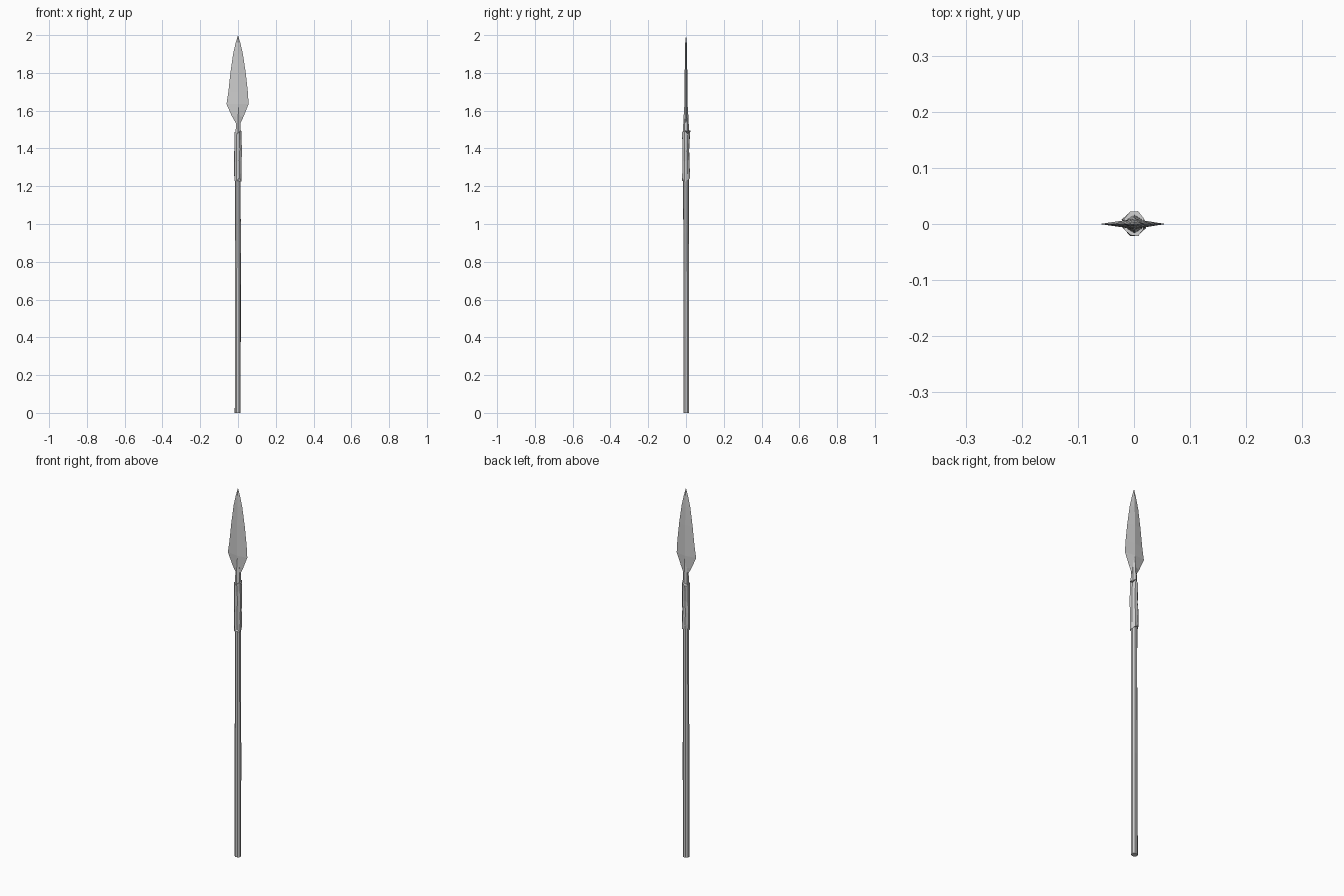
import bpy, bmesh, math, random

random.seed(4)


def finish(name, bm):
    bmesh.ops.recalc_face_normals(bm, faces=bm.faces)
    mesh = bpy.data.meshes.new(name)
    bm.to_mesh(mesh)
    bm.free()
    obj = bpy.data.objects.new(name, mesh)
    bpy.context.collection.objects.link(obj)
    return obj


def loft(name, rings, sides, jitter=0.0, z_jitter=0.0):
    """Skin rings of (z, x radius, y radius, x centre, y centre), capped at both ends."""
    bm = bmesh.new()
    loops = []
    for z, rx, ry, cx, cy in rings:
        loop = []
        for i in range(sides):
            a = 2 * math.pi * (i + 0.5) / sides
            k = 1 + random.uniform(-jitter, jitter)
            dz = random.uniform(-z_jitter, z_jitter)
            loop.append(bm.verts.new((cx + rx * k * math.cos(a), cy + ry * k * math.sin(a), z + dz)))
        loops.append(loop)
    for a, b in zip(loops, loops[1:]):
        for i in range(sides):
            j = (i + 1) % sides
            bm.faces.new((a[i], a[j], b[j], b[i]))
    bm.faces.new(loops[0])
    bm.faces.new(loops[-1])
    return finish(name, bm)


# Hand-carved wooden shaft, slightly crooked
loft("shaft", [
    (0.00, 0.017, 0.016, -0.001, 0.001),
    (0.55, 0.0165, 0.0155, -0.001, 0.001),
    (0.95, 0.0155, 0.0155, 0.000, 0.000),
    (1.25, 0.0155, 0.016, 0.000, 0.000),
    (1.48, 0.015, 0.016, 0.000, 0.000),
], 8, 0.04)

# Rough binding, flared at both ends
loft("binding", [
    (1.235, 0.0195, 0.022, 0.000, -0.001),
    (1.27, 0.022, 0.021, 0.000, 0.000),
    (1.33, 0.0205, 0.020, -0.001, 0.000),
    (1.39, 0.021, 0.0185, 0.001, 0.000),
    (1.44, 0.020, 0.020, 0.000, 0.000),
    (1.485, 0.018, 0.023, 0.000, 0.000),
], 8, 0.08, 0.01)

# Tapered socket running up into a ridge on the blade
loft("socket", [
    (1.46, 0.016, 0.017, 0.001, 0.000),
    (1.52, 0.0145, 0.015, 0.001, 0.000),
    (1.57, 0.0125, 0.0125, 0.001, 0.000),
    (1.61, 0.009, 0.010, 0.002, 0.000),
    (1.645, 0.003, 0.007, 0.003, 0.000),
], 6)

# Leaf blade with a diamond cross-section: z, left edge, right edge, half thickness
blade = bmesh.new()
sections = [
    (1.535, -0.012, 0.014, 0.008),
    (1.57, -0.032, 0.030, 0.009),
    (1.635, -0.061, 0.056, 0.009),
    (1.70, -0.051, 0.052, 0.008),
    (1.80, -0.040, 0.041, 0.007),
    (1.90, -0.026, 0.026, 0.005),
    (1.96, -0.012, 0.012, 0.004),
]
loops = [[blade.verts.new(p) for p in ((l, 0, z), (0, -t, z), (r, 0, z), (0, t, z))]
         for z, l, r, t in sections]
tip = blade.verts.new((0, 0, 2.0))
for a, b in zip(loops, loops[1:]):
    for i in range(4):
        j = (i + 1) % 4
        blade.faces.new((a[i], a[j], b[j], b[i]))
for i in range(4):
    blade.faces.new((loops[-1][i], loops[-1][(i + 1) % 4], tip))
blade.faces.new(loops[0])
finish("blade", blade)
